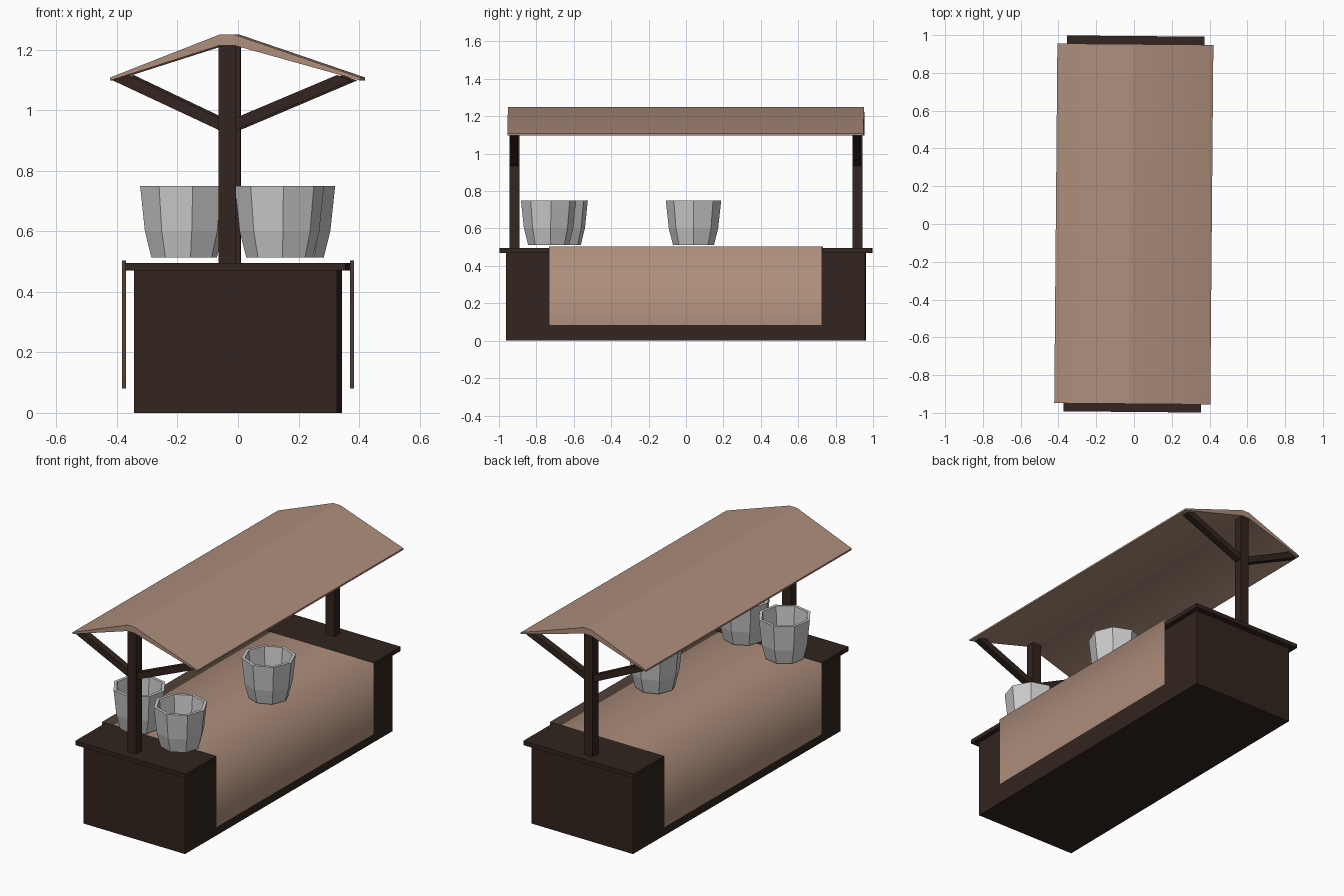
import bpy, bmesh
from math import radians, cos, sin, pi
from mathutils import Matrix

if "Cube" in bpy.data.objects:
    bpy.data.objects.remove(bpy.data.objects["Cube"])

YAW = Matrix.Rotation(radians(-0.5), 4, 'Z')   # whole stall sits slightly turned


def material(name, rgb):
    m = bpy.data.materials.new(name)
    m.diffuse_color = (*rgb, 1)
    m.use_nodes = True
    m.node_tree.nodes["Principled BSDF"].inputs["Base Color"].default_value = m.diffuse_color
    return m


WOOD = material("dark_wood", (0.032, 0.018, 0.013))
CLOTH = material("brown_cloth", (0.42, 0.27, 0.20))


def finish(name, bm, mat=None, closed=True):
    if closed:
        bmesh.ops.recalc_face_normals(bm, faces=bm.faces)
    me = bpy.data.meshes.new(name)
    bm.to_mesh(me)
    bm.free()
    ob = bpy.data.objects.new(name, me)
    bpy.context.collection.objects.link(ob)
    if mat:
        me.materials.append(mat)
    return ob


def extrude_y(name, profile, y0, y1, mat, closed=True):
    """Sweep an x-z profile along y; an open profile gives a single sheet."""
    bm = bmesh.new()
    a = [bm.verts.new((x, y0, z)) for x, z in profile]
    b = [bm.verts.new((x, y1, z)) for x, z in profile]
    n = len(profile)
    for i in range(n if closed else n - 1):
        j = (i + 1) % n
        bm.faces.new((a[i], a[j], b[j], b[i]))
    if closed:
        bm.faces.new(a)
        bm.faces.new(b)
    ob = finish(name, bm, mat, closed)
    ob.data.transform(YAW)
    return ob


def box(name, x0, x1, y0, y1, z0, z1, mat):
    return extrude_y(name, [(x0, z0), (x1, z0), (x1, z1), (x0, z1)], y0, y1, mat)


def pot(name, x, y, turn):
    """Eight-sided hollow pot: outside wall, rim, inside wall and floor."""
    profile = [(0.110, 0.513), (0.132, 0.60), (0.148, 0.75),
               (0.130, 0.75), (0.116, 0.61), (0.096, 0.535)]
    bm = bmesh.new()
    rings = []
    for r, z in profile:
        angles = [radians(turn) + k * pi / 4 for k in range(8)]
        rings.append([bm.verts.new((x + r * cos(t), y + r * sin(t), z)) for t in angles])
    for lo, hi in zip(rings, rings[1:]):
        for k in range(8):
            m = (k + 1) % 8
            bm.faces.new((lo[k], lo[m], hi[m], hi[k]))
    bm.faces.new(rings[0])
    bm.faces.new(rings[-1])
    return finish(name, bm)


# Counter body and top board
box("counter_body", -0.335, 0.335, -0.96, 0.96, 0, 0.472, WOOD)
box("counter_top", -0.364, 0.364, -0.995, 0.995, 0.47, 0.495, WOOD)

# Thin cloth draped over the counter
cloth = extrude_y("table_cloth", [(0.377, 0.08), (0.377, 0.503), (-0.377, 0.503), (-0.377, 0.08)],
                  0.73, -0.73, CLOTH, closed=False)
bm = bmesh.new()
bm.from_mesh(cloth.data)
if max(bm.faces, key=lambda f: abs(f.normal.z)).normal.z < 0:
    bmesh.ops.reverse_faces(bm, faces=bm.faces)
bm.to_mesh(cloth.data)
bm.free()
cloth.data.shade_smooth()

# Posts with a pair of slanted braces at each end
for end, y in (("front", -0.917), ("back", 0.917)):
    box(end + "_post", -0.057, 0.001, y - 0.026, y + 0.026, 0.49, 1.22, WOOD)
    for side, xp, xe in (("left", -0.05, -0.405), ("right", -0.006, 0.385)):
        inner = xe * 0.87
        extrude_y(f"{end}_{side}_brace",
                  [(xp, 0.932), (xe, 1.098), (inner, 1.116), (xp, 0.972)],
                  y - 0.02, y + 0.02, WOOD)

# Pitched roof, thicker at the ridge
roof = extrude_y("roof", [(-0.414, 1.098), (-0.414, 1.108), (-0.052, 1.25), (-0.004, 1.25),
                          (0.412, 1.108), (0.412, 1.098), (-0.004, 1.214), (-0.052, 1.214)],
                 -0.952, 0.952, CLOTH)
bpy.context.view_layer.objects.active = roof
roof.select_set(True)
bpy.ops.object.shade_smooth_by_angle(angle=radians(40))

# Pots on the counter
pot("left_pot", -0.178, -0.67, 11)
pot("right_pot", 0.137, -0.735, 5)
pot("middle_pot", 0.173, 0.04, 0)
